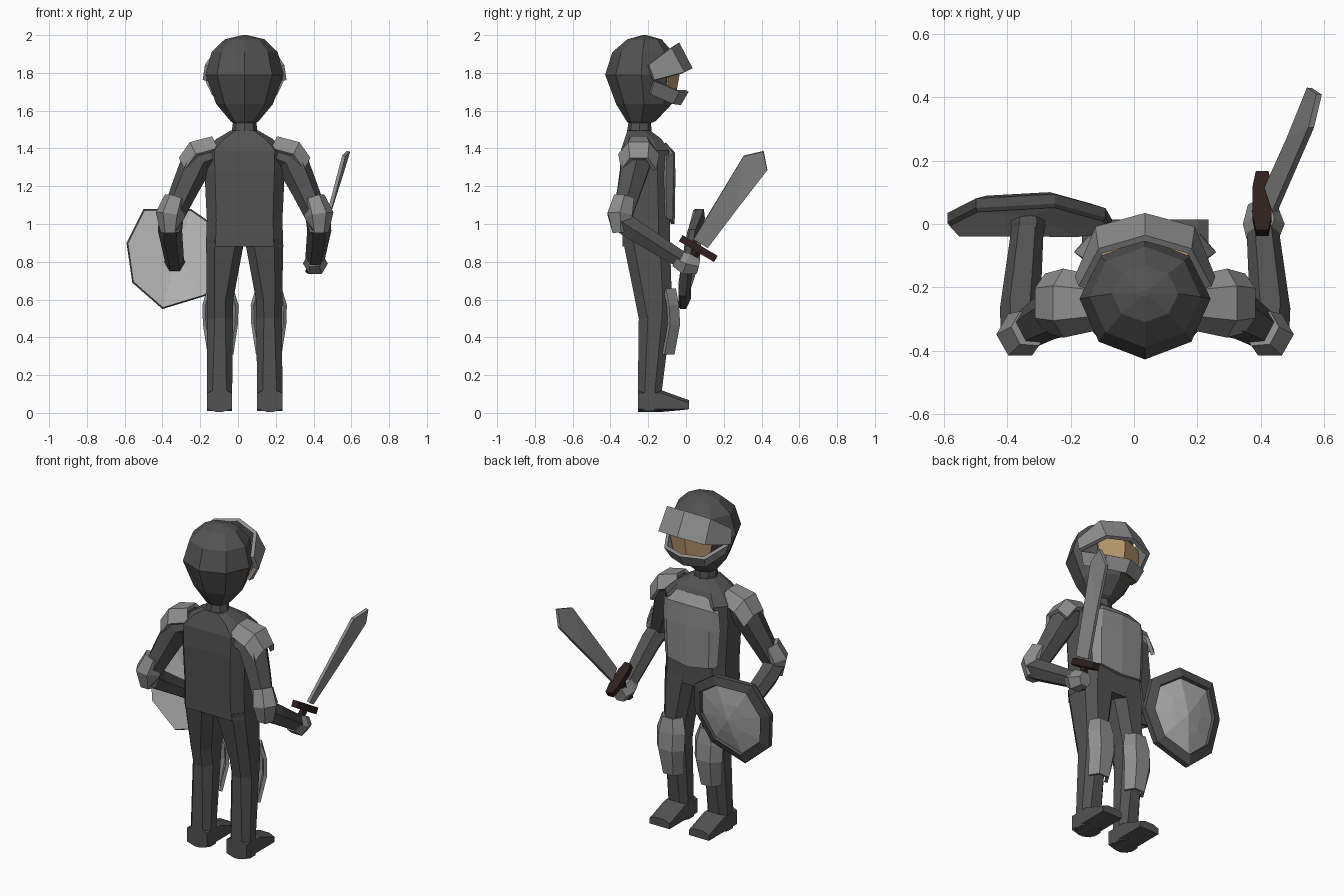
import bpy, bmesh, math
from mathutils import Vector

if "Cube" in bpy.data.objects:
    bpy.data.objects.remove(bpy.data.objects["Cube"])

CX = 0.035  # body centre line


def mat(name, *rgb):
    m = bpy.data.materials.new(name)
    m.diffuse_color = (*rgb, 1)
    m.use_nodes = True
    m.node_tree.nodes["Principled BSDF"].inputs["Base Color"].default_value = m.diffuse_color
    return m


DARK = mat("dark_armour", 0.085, 0.085, 0.085)
METAL = mat("steel", 0.27, 0.27, 0.27)
LIGHT = mat("shield_steel", 0.45, 0.45, 0.45)
BROWN = mat("dark_leather", 0.03, 0.014, 0.014)
SKIN = mat("skin", 0.55, 0.36, 0.18)


def finish(name, bm, *mats):
    bmesh.ops.recalc_face_normals(bm, faces=bm.faces)
    me = bpy.data.meshes.new(name)
    bm.to_mesh(me)
    bm.free()
    for m in mats:
        me.materials.append(m)
    ob = bpy.data.objects.new(name, me)
    bpy.context.collection.objects.link(ob)
    return ob


def loft(name, rings, m):
    """Closed skin through rings of equal point count, capped at both ends."""
    bm = bmesh.new()
    vs = [[bm.verts.new(p) for p in r] for r in rings]
    n = len(rings[0])
    for a, b in zip(vs, vs[1:]):
        for i in range(n):
            j = (i + 1) % n
            bm.faces.new((a[i], a[j], b[j], b[i]))
    bm.faces.new(vs[0])
    bm.faces.new(vs[-1])
    return finish(name, bm, m)


def chamfer_ring(z, x0, x1, y0, y1, c, s=1):
    """Horizontal rectangle with cut corners, x measured from the centre line."""
    d = c * 1.2
    pts = [(x0 + c, y0), (x1 - c, y0), (x1, y0 + d), (x1, y1 - d),
           (x1 - c, y1), (x0 + c, y1), (x0, y1 - d), (x0, y0 + d)]
    return [(CX + s * x, y, z) for x, y in pts]


def tube(name, path, m, s=1, sides=6):
    """Faceted tube through (x, y, z, radius) points."""
    P = [Vector((CX + s * x, y, z)) for x, y, z, r in path]
    rings = []
    for i, p in enumerate(P):
        d = (P[min(i + 1, len(P) - 1)] - P[max(i - 1, 0)]).normalized()
        u = d.cross(Vector((1, 0, 0))).normalized()
        v = d.cross(u)
        r = path[i][3]
        rings.append([p + r * (u * math.cos(t) + v * math.sin(t))
                      for t in (math.tau * (k + 0.5) / sides for k in range(sides))])
    return loft(name, rings, m)


def plate(name, rows, m, thick, s=1):
    """Thin armour plate from a grid of points."""
    bm = bmesh.new()
    vs = [[bm.verts.new((CX + s * x, y, z)) for x, y, z in r] for r in rows]
    for a, b in zip(vs, vs[1:]):
        for i in range(len(a) - 1):
            bm.faces.new((a[i], a[i + 1], b[i + 1], b[i]))
    ob = finish(name, bm, m)
    mod = ob.modifiers.new("thickness", "SOLIDIFY")
    mod.thickness, mod.offset = thick, 0
    return ob


def sym(*half):
    """Left-to-right row from centre-outward points."""
    return [(-x, y, z) for x, y, z in half[:0:-1]] + list(half)


# Helmet and neck: eight-sided stack of rings
head = []
for z, rx, yb, yf in [(1.44, .075, -.32, -.18), (1.535, .062, -.305, -.185),
                      (1.545, .075, -.315, -.16), (1.635, .15, -.37, -.075),
                      (1.79, .207, -.428, -.045), (1.91, .175, -.39, -.07),
                      (1.978, .105, -.31, -.13), (2.0, .012, -.23, -.21)]:
    head.append([(CX + rx * math.sin(k * math.tau / 8),
                  (yb + yf) / 2 + (yf - yb) / 2 * math.cos(k * math.tau / 8), z)
                 for k in range(8)])
loft("helmet", head, DARK)

# Face, raised visor and chin guard
plate("face", [sym((0, -.044, 1.86), (.14, -.098, 1.86)),
               sym((0, -.038, 1.79), (.147, -.094, 1.79)),
               sym((0, -.062, 1.66), (.12, -.108, 1.66))], SKIN, .008)
plate("visor", [sym((0, -.045, 1.955), (.14, -.085, 1.93), (.2, -.2, 1.84)),
                sym((0, .025, 1.82), (.15, -.015, 1.80), (.212, -.17, 1.76))],
      METAL, .022)
plate("chin_guard", [sym((0, .005, 1.705), (.13, -.04, 1.705), (.198, -.17, 1.76)),
                     sym((0, -.035, 1.635), (.11, -.075, 1.64), (.165, -.19, 1.69))],
      METAL, .02)

# Torso
loft("torso", [chamfer_ring(z, -w, w, y0, y1, c) for z, w, y0, y1, c in [
    (.88, .205, -.335, -.085, .05), (1.02, .2, -.34, -.085, .05),
    (1.27, .212, -.35, -.085, .055), (1.39, .21, -.345, -.09, .05),
    (1.45, .15, -.325, -.13, .04), (1.495, .072, -.31, -.19, .025)]], DARK)

# Breastplate
plate("breastplate", [
    sym((0, -.115, 1.425), (.1, -.115, 1.42), (.15, -.13, 1.40)),
    sym((0, -.068, 1.375), (.13, -.075, 1.37), (.18, -.11, 1.35)),
    sym((0, -.066, 1.25), (.14, -.075, 1.25), (.185, -.115, 1.25)),
    sym((0, -.07, 1.0), (.135, -.08, 1.02), (.17, -.11, 1.03))], METAL, .02)

for s, side in ((-1, "left"), (1, "right")):
    # Leg and foot
    loft(side + "_leg", [chamfer_ring(z, x0, x1, y0, y1, c, s) for z, x0, x1, y0, y1, c in [
        (.92, .0, .204, -.335, -.085, .045), (.6, .06, .2, -.27, -.075, .04),
        (.5, .062, .198, -.25, -.08, .04), (.1, .066, .2, -.255, -.13, .03),
        (.01, .066, .2, -.255, -.13, .03)]], DARK)
    loft(side + "_foot", [[(CX + s * x, y, z) for x, z in
                           ((.066, .02), (.12, .005 + lift), (.15, .005 + lift), (.2, .02),
                            (.2, h - .015), (.165, h), (.1, h), (.066, h - .015))]
                          for y, h, lift in ((-.255, .12, 0), (-.13, .12, 0),
                                             (-.02, .08, .01), (.015, .068, .015))], DARK)
    # Knee guard
    plate(side + "_knee_guard", [
        [(.128 + k * w, y - .05 * (abs(k) > .9), z) for k in (-1, -.5, .5, 1)]
        for z, w, y in ((.655, .062, -.062), (.57, .088, -.046),
                        (.47, .085, -.04), (.31, .06, -.07))], METAL, .02, s)
    # Arm
    tube(side + "_upper_arm", [(.15, -.25, 1.375, .085), (.25, -.262, 1.335, .09),
                               (.32, -.30, 1.18, .072), (.39, -.345, 1.02, .058)], DARK, s)
    tube(side + "_forearm", [(.39, -.355, 1.02, .065), (.395, -.27, .965, .064),
                             (.37, 0, .795, .05)], DARK, s)
    # Elbow guard
    tube(side + "_elbow_guard", [(.365, -.33, 1.135, .062), (.395, -.35, 1.05, .076),
                                 (.395, -.345, .955, .05)], METAL, s)
    # Shoulder guard
    plate(side + "_shoulder_guard", [
        [(x - .03 * (abs(k) > .9), -.25 + k * w, z - .06 * (abs(k) > .9)) for k in (-1, -.5, .5, 1)]
        for x, z, w in ((.17, 1.455, .075), (.285, 1.425, .1), (.34, 1.345, .085))],
        METAL, .022, s)

# Hands
tube("right_gauntlet", [(.37, -.05, .815, .05), (.375, .0, .79, .066),
                        (.37, .065, .775, .045)], METAL)
tube("left_fist", [(.37, -.03, .81, .05), (.37, .0, .80, .056), (.365, .035, .80, .045)],
     DARK, -1)

# Sword: blade, cross guard and grip
blade = plate("blade", [[(.41, .04, .92), (.525, .305, 1.36), (.55, .41, 1.385)],
                        [(.385, .115, .875), (.455, .27, 1.08), (.52, .43, 1.285)]],
              METAL, .018)
g0, g1 = Vector((.37, -.028, .925)), Vector((.37, .158, .815))
across = Vector((0, .11, .186)).normalized() * .019
loft("cross_guard", [[(CX + p.x + sx * w, p.y + sd * across.y, p.z + sd * across.z)
                      for sx, sd in ((-1, -1), (1, -1), (1, 1), (-1, 1))]
                     for p, w in ((g0, .02), (g0.lerp(g1, .25), .03),
                                  (g0.lerp(g1, .75), .03), (g1, .02))], BROWN)
tube("grip", [(.375, .07, .88, .024), (.345, .0, .745, .024)], BROWN)

# Shield: light back, dark rim, light domed front panel
outline = [(-.17, 1.08), (-.26, .90), (-.23, .69), (-.07, .55),
           (.16, .62), (.26, .79), (.24, .97), (.08, 1.08)]


def shield_ring(k, push):
    return [(-.33 + x * k, push + .18 * (.82 + (z - .82) * k - .82) - .04 * abs(x * k) / .26,
             .82 + (z - .82) * k) for x, z in outline]


bm = bmesh.new()
rings = [[bm.verts.new(p) for p in shield_ring(k, push)]
         for k, push in ((.97, .018), (1, .03), (1, .06), (.8, .073), (.78, .055), (.4, .068))]
ends = [bm.verts.new((-.33, .024, .82)), bm.verts.new((-.33, .074, .82))]
for r, (a, b) in enumerate(zip(rings, rings[1:])):
    for i in range(8):
        j = (i + 1) % 8
        f = bm.faces.new((a[i], a[j], b[j], b[i]))
        f.material_index = 1 if r == 4 else 0
for ring, c in ((rings[0], ends[0]), (rings[-1], ends[1])):
    for i in range(8):
        bm.faces.new((ring[i], ring[(i + 1) % 8], c)).material_index = 1
finish("shield", bm, DARK, LIGHT)
